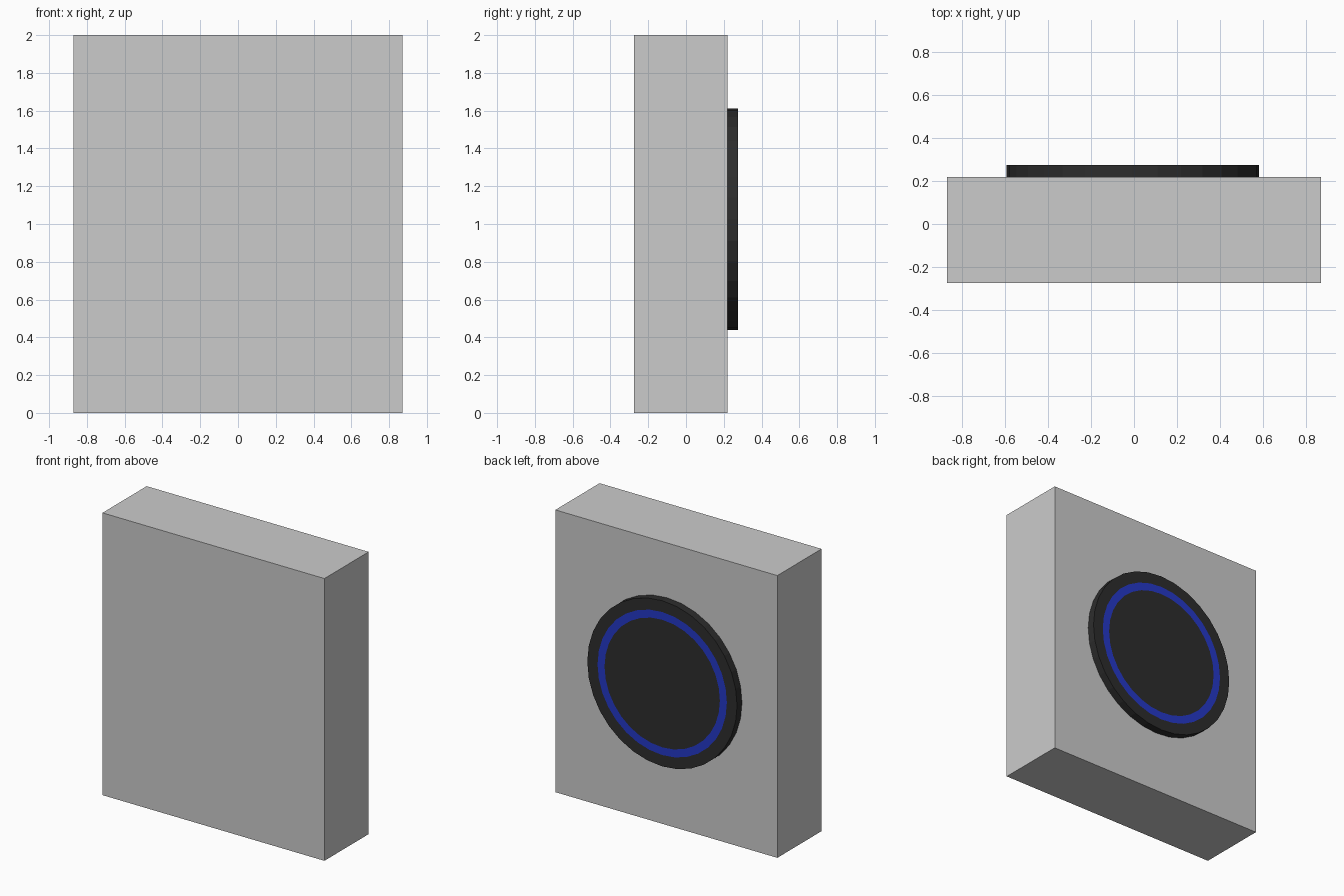
import bpy, bmesh
from mathutils import Matrix

if "Cube" in bpy.data.objects:
    bpy.data.objects.remove(bpy.data.objects["Cube"])


def material(name, rgb):
    m = bpy.data.materials.new(name)
    m.diffuse_color = (*rgb, 1)
    m.use_nodes = True
    m.node_tree.nodes["Principled BSDF"].inputs["Base Color"].default_value = m.diffuse_color
    return m


def add_object(name, bm, mats=()):
    mesh = bpy.data.meshes.new(name)
    bm.to_mesh(mesh)
    bm.free()
    for m in mats:
        mesh.materials.append(m)
    obj = bpy.data.objects.new(name, mesh)
    bpy.context.collection.objects.link(obj)
    return obj


black = material("black", (0.026, 0.026, 0.026))
blue = material("blue", (0.018, 0.04, 0.57))

# Slab body
bm = bmesh.new()
bmesh.ops.create_cube(bm, size=1)
bmesh.ops.scale(bm, vec=(1.74, 0.495, 2), verts=bm.verts)
body = add_object("body", bm)
body.location = (0, -0.0275, 1)

# Round panel on the back, axis along y
R, DEPTH = 0.587, 0.055
bm = bmesh.new()
bmesh.ops.create_cone(bm, cap_ends=True, segments=32, radius1=R, radius2=R,
                      depth=DEPTH, matrix=Matrix.Rotation(-1.5707963, 4, 'X'))
cap = max(bm.faces, key=lambda f: f.calc_center_median().y)

# Flush blue ring: concentric insets of the outer cap
for thickness, index in ((R - 0.507, 0), (0.055, 1)):
    ring = bmesh.ops.inset_region(bm, faces=[cap], thickness=thickness)["faces"]
    for f in ring:
        f.material_index = index
panel = add_object("round_panel", bm, (black, blue))
panel.location = (-0.006, 0.22 + DEPTH / 2, 1.025)
